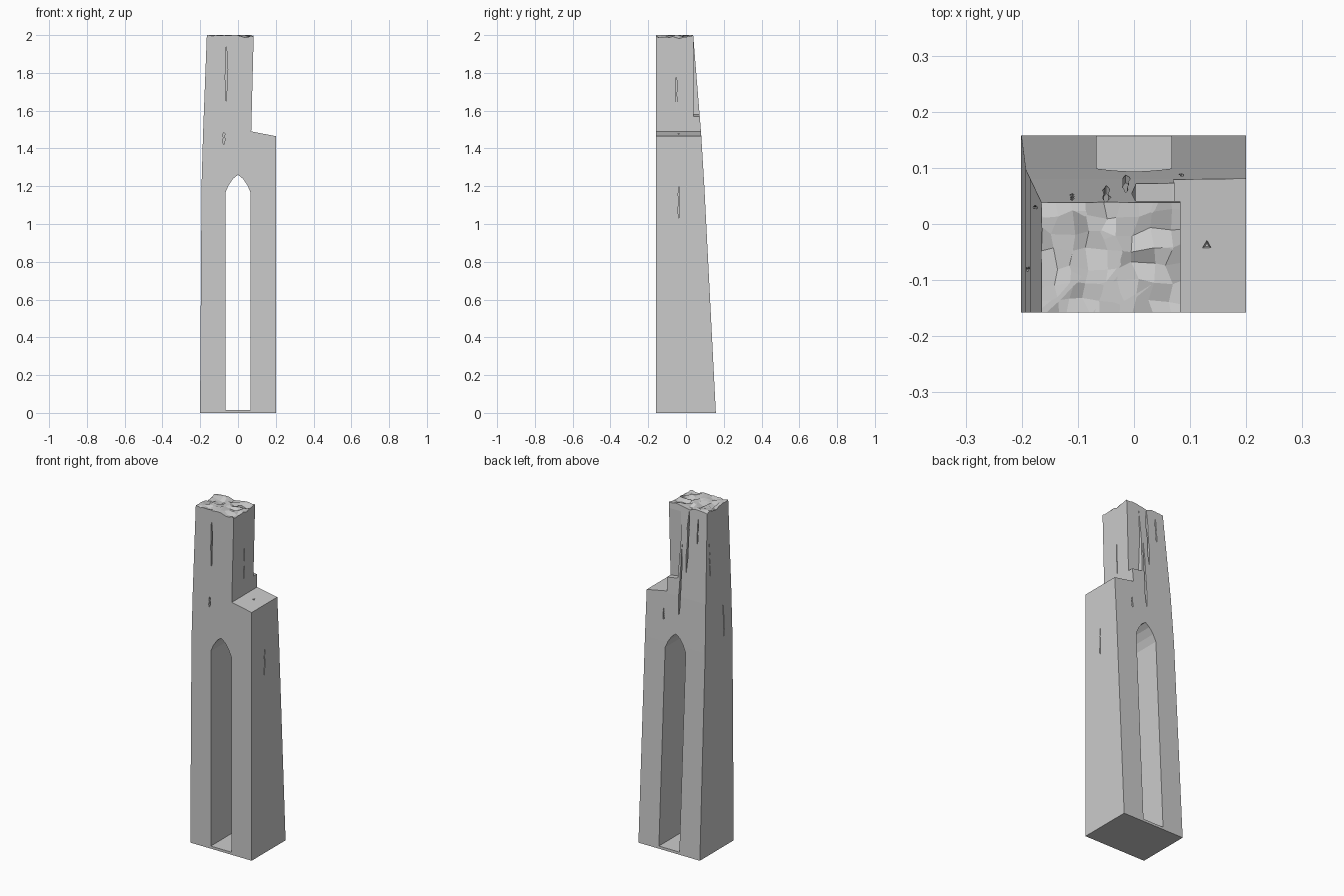
import bpy, bmesh, random

if "Cube" in bpy.data.objects:
    bpy.data.objects.remove(bpy.data.objects["Cube"])

random.seed(4)


def prism(name, pts, axis, a, b):
    """Extrude a 2D outline (u, z) along 'x' or 'y' from a to b; a/b may depend on z."""
    bm = bmesh.new()
    rings = []
    for end in (a, b):
        ring = []
        for u, z in pts:
            d = end(z) if callable(end) else end
            ring.append(bm.verts.new((u, d, z) if axis == 'y' else (d, u, z)))
        rings.append(ring)
    n = len(pts)
    bm.faces.new(rings[0])
    bm.faces.new(rings[1][::-1])
    for i in range(n):
        j = (i + 1) % n
        bm.faces.new((rings[0][j], rings[0][i], rings[1][i], rings[1][j]))
    return finish(name, bm)


def finish(name, bm):
    bmesh.ops.recalc_face_normals(bm, faces=bm.faces)
    me = bpy.data.meshes.new(name)
    bm.to_mesh(me)
    bm.free()
    ob = bpy.data.objects.new(name, me)
    bpy.context.collection.objects.link(ob)
    return ob


def boolean(target, tool, op='DIFFERENCE'):
    mod = target.modifiers.new("cut", 'BOOLEAN')
    mod.operation, mod.object, mod.solver = op, tool, 'EXACT'
    bpy.context.view_layer.objects.active = target
    bpy.ops.object.modifier_apply(modifier=mod.name)
    bpy.data.objects.remove(tool, do_unlink=True)


def crack(u, z0, z1, width):
    """Thin ragged spindle outline."""
    left, right = [], []
    for i in range(1, 7):
        t = i / 7
        z = z0 + (z1 - z0) * t
        mid = u + random.uniform(-.002, .002)
        w = width * random.uniform(.4, 1) / 2
        left.append((mid - w, z))
        right.append((mid + w, z))
    return [(u, z0)] + right + [(u, z1)] + left[::-1]


BACK = [(.158, 0), (.097, 1.2), (.080, 1.48), (.038, 2)]
LEFT = [(-.201, 0), (-.193, 1.2), (-.185, 1.48), (-.165, 2)]


def lerp(profile):
    def at(z):
        z = max(0, min(2, z))
        for (u0, z0), (u1, z1) in zip(profile, profile[1:]):
            if z <= z1:
                return u0 + (u1 - u0) * (z - z0) / (z1 - z0)
        return profile[-1][0]
    return at


back, left = lerp(BACK), lerp(LEFT)

# Pillar: front silhouette crossed with tapering side silhouette
pillar = prism("broken_pillar",
               LEFT + [(.083, 2), (.07, 1.49), (.2, 1.465), (.2, 0)], 'y', -.3, .3)
side = prism("side_outline", BACK + [(-.158, 2), (-.158, 0)], 'x', -.4, .4)
boolean(pillar, side, 'INTERSECT')

# Pointed window opening with a thin sill
half = [(.067, .015), (.067, 1.165), (.05, 1.205), (.026, 1.24)]
arch = half + [(0, 1.26)] + [(-u, z) for u, z in half[::-1]]
boolean(pillar, prism("window_cut", arch, 'y', -.4, .4))

# Broken-away notch behind the upper stub
boolean(pillar, prism("notch_cut", [(.004, 1.58), (.069, 1.57), (.12, 1.57), (.12, 2.1),
                                    (.008, 2.1), (-.004, 1.8)], 'y', .041, .3))

# Cracks in front, back and sides
for u, z0, z1, w in [(-.062, 1.65, 1.94, .014), (-.075, 1.42, 1.485, .012)]:
    boolean(pillar, prism("crack_cut", crack(u, z0, z1, w), 'y', -.2, -.145))
for u, z0, z1, w in [(-.05, 1.62, 1.985, .016), (-.015, 1.36, 1.78, .014),
                     (.085, 1.32, 1.39, .01), (-.11, 1.8, 1.95, .008)]:
    boolean(pillar, prism("crack_cut", crack(u, z0, z1, w), 'y',
                          lambda z: back(z) - .014, .3))
boolean(pillar, prism("crack_cut", crack(-.038, 1.03, 1.21, .006), 'x', .19, .3))
boolean(pillar, prism("crack_cut", crack(-.05, 1.59, 1.8, .006), 'x', .066, .15))
for u, z0, z1 in [(.03, 1.6, 1.82), (-.08, 1.2, 1.45)]:
    boolean(pillar, prism("crack_cut", crack(u, z0, z1, .007), 'x',
                          -.3, lambda z: left(z) + .008))

# Small chip in the shoulder
bm = bmesh.new()
bmesh.ops.create_cone(bm, cap_ends=True, segments=3, radius1=.004, radius2=.016, depth=.04)
bmesh.ops.translate(bm, vec=(.13, -.038, 1.482), verts=bm.verts)
boolean(pillar, finish("chip_cut", bm))

# Jagged broken top: slab with a rough underside
bm = bmesh.new()
bmesh.ops.create_grid(bm, x_segments=11, y_segments=9, size=1)
for v in bm.verts:
    x, y = v.co.x * .16 - .04, v.co.y * .14 - .06
    v.co = (x + random.uniform(-.009, .009), y + random.uniform(-.009, .009),
            2.001 - random.random() ** 2.5 * .02)
geo = bmesh.ops.extrude_face_region(bm, geom=bm.faces[:])
for v in geo['geom']:
    if isinstance(v, bmesh.types.BMVert):
        v.co.z = 2.1
boolean(pillar, finish("top_cut", bm))
